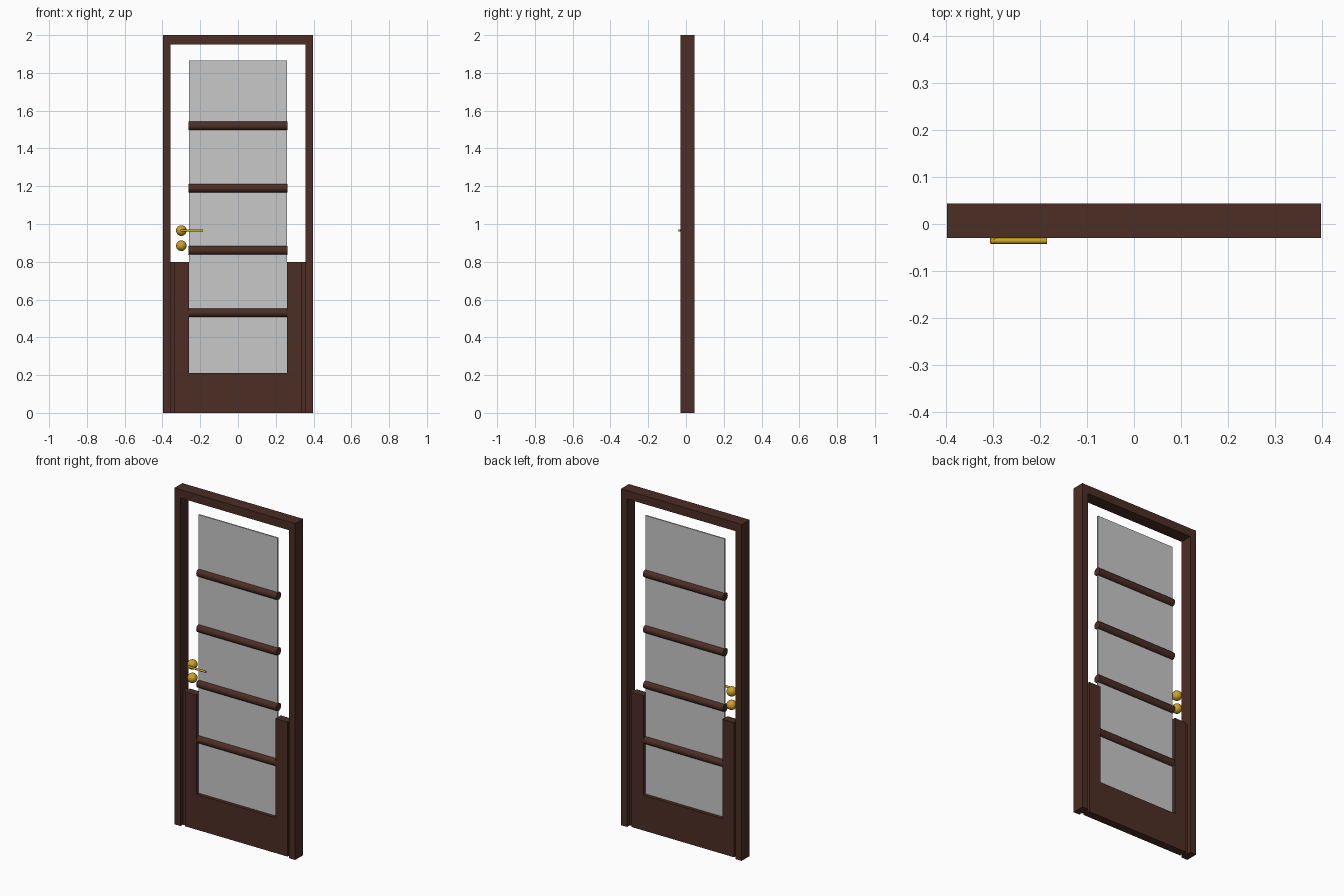
import bpy, bmesh, math
from mathutils import Matrix

cube = bpy.data.objects.get("Cube")
if cube:
    bpy.data.objects.remove(cube, do_unlink=True)


def material(name, rgb):
    m = bpy.data.materials.new(name)
    m.use_nodes = True
    m.diffuse_color = (*rgb, 1)
    m.node_tree.nodes["Principled BSDF"].inputs["Base Color"].default_value = (*rgb, 1)
    return m


WOOD = material("dark wood", (0.072, 0.027, 0.018))
GLASS = material("grey glass", (0.58, 0.58, 0.58))
BRASS = material("brass", (0.60, 0.36, 0.02))


def finish(name, bm, mat, smooth=False):
    bmesh.ops.recalc_face_normals(bm, faces=bm.faces)
    mesh = bpy.data.meshes.new(name)
    bm.to_mesh(mesh)
    bm.free()
    mesh.materials.append(mat)
    ob = bpy.data.objects.new(name, mesh)
    bpy.context.collection.objects.link(ob)
    if smooth:
        bpy.ops.object.select_all(action='DESELECT')
        ob.select_set(True)
        bpy.context.view_layer.objects.active = ob
        bpy.ops.object.shade_smooth_by_angle(angle=math.radians(40))
    return ob


def plate(name, outline, y0, y1, mat):
    """Extrude an x-z outline from y0 to y1."""
    bm = bmesh.new()
    face = bm.faces.new([bm.verts.new((x, y0, z)) for x, z in outline])
    ext = bmesh.ops.extrude_face_region(bm, geom=[face])["geom"]
    verts = [v for v in ext if isinstance(v, bmesh.types.BMVert)]
    bmesh.ops.translate(bm, verts=verts, vec=(0, y1 - y0, 0))
    return finish(name, bm, mat)


def rod(name, x0, x1, y, z, radius, mat):
    """Round bar lying along x."""
    bm = bmesh.new()
    place = Matrix.Translation(((x0 + x1) / 2, y, z)) @ Matrix.Rotation(math.pi / 2, 4, 'Y')
    bmesh.ops.create_cone(bm, cap_ends=True, segments=20, radius1=radius,
                          radius2=radius, depth=x1 - x0, matrix=place)
    return finish(name, bm, mat, True)


def ball(name, x, y, z, radius):
    bm = bmesh.new()
    bmesh.ops.create_uvsphere(bm, u_segments=24, v_segments=16, radius=radius,
                              matrix=Matrix.Translation((x, y, z)))
    return finish(name, bm, BRASS, True)


def u_outline(out, inn, bottom, top):
    return [(-out, 0), (out, 0), (out, top), (inn, top),
            (inn, bottom), (-inn, bottom), (-inn, top), (-out, top)]


# Door frame: two jambs and a head in one arch
W, IN = 0.397, 0.357
plate("door_frame", [(-W, 0), (-IN, 0), (-IN, 1.95), (IN, 1.95),
                     (IN, 0), (W, 0), (W, 2), (-W, 2)], -0.03, 0.044, WOOD)

# Lower leaf around the glass, with a rebated lip at each side
plate("door_leaf", u_outline(0.337, 0.26, 0.21, 0.8), -0.018, 0.03, WOOD)
for side, s in (("left", 1), ("right", -1)):
    plate(side + "_leaf_lip", [(s * 0.337, 0), (s * IN, 0), (s * IN, 0.8), (s * 0.337, 0.8)],
          -0.008, 0.018, WOOD)

# Glass pane with four glazing bars
GY = 0.006
plate("glass_pane", [(-0.26, 0.2), (0.26, 0.2), (0.26, 1.865), (-0.26, 1.865)],
      GY - 0.004, GY + 0.004, GLASS)
for i in range(4):
    rod(f"glazing_bar_{i + 1}", -0.263, 0.263, GY, 0.53 + i * 0.33, 0.023, WOOD)

# Knob, lock and lever
HX, HZ = -0.30, 0.965
ball("handle_knob", HX, 0, HZ, 0.028)
ball("lock_knob", HX, 0, HZ - 0.08, 0.028)
rod("handle_lever", HX - 0.005, -0.185, -0.036, HZ, 0.006, BRASS)
bm = bmesh.new()
bmesh.ops.create_cone(bm, cap_ends=True, segments=16, radius1=0.006, radius2=0.006, depth=0.04,
                      matrix=Matrix.Translation((HX, -0.02, HZ)) @ Matrix.Rotation(math.pi / 2, 4, 'X'))
finish("handle_stem", bm, BRASS, True)
